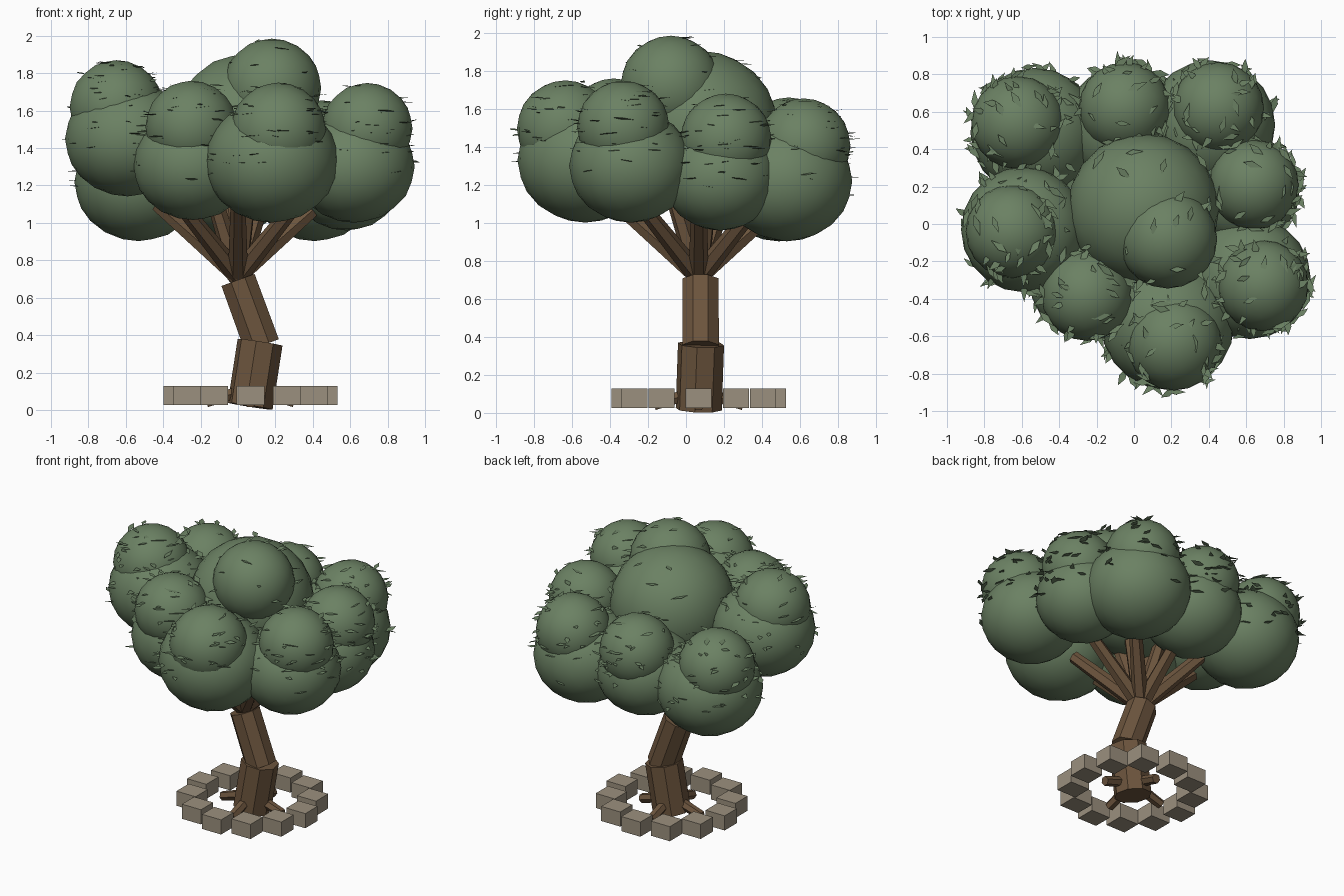
import bpy, bmesh, math, random
from mathutils import Vector, Matrix

random.seed(7)
if "Cube" in bpy.data.objects:
    bpy.data.objects.remove(bpy.data.objects["Cube"])


def material(name, rgb):
    m = bpy.data.materials.new(name)
    m.use_nodes = True
    m.diffuse_color = (*rgb, 1)
    m.node_tree.nodes["Principled BSDF"].inputs["Base Color"].default_value = (*rgb, 1)
    return m


GREEN = material("leaf green", (0.147, 0.22, 0.125))
BROWN = material("bark brown", (0.15, 0.09, 0.047))
STONE = material("stone grey", (0.33, 0.28, 0.21))


def finish(bm, name, mat, smooth=False):
    mesh = bpy.data.meshes.new(name)
    bm.to_mesh(mesh)
    bm.free()
    mesh.materials.append(mat)
    for p in mesh.polygons:
        p.use_smooth = smooth
    obj = bpy.data.objects.new(name, mesh)
    bpy.context.collection.objects.link(obj)
    return obj


def limb(name, start, end, r1, r2, sides=8):
    a, b = Vector(start), Vector(end)
    d = b - a
    bm = bmesh.new()
    spin = Matrix.Rotation(math.pi / sides, 4, 'Z')
    place = Matrix.Translation((a + b) / 2) @ d.to_track_quat('Z', 'Y').to_matrix().to_4x4()
    bmesh.ops.create_cone(bm, cap_ends=True, segments=sides, radius1=r1, radius2=r2,
                          depth=d.length, matrix=place @ spin)
    return finish(bm, name, BROWN)


def around(angle):
    return Vector((math.cos(angle), math.sin(angle), 0))


# Trunk: two leaning octagonal blocks
CX, CY = 0.066, 0.067
limb("lower_trunk", (0.065, CY, 0.02), (0.118, CY + 0.012, 0.362), 0.123, 0.123)
limb("upper_trunk", (0.128, CY + 0.01, 0.345), (0.0, CY + 0.01, 0.695), 0.104, 0.102)

# Branches: an outer fan and a steeper inner fan rising from the trunk top
fork = Vector((0.0, CY, 0.715))
for ring, count, lean, offset in (("outer", 8, 0.75, 0.0), ("inner", 4, 0.32, 0.4)):
    for k in range(count):
        aim = around(offset + k * math.tau / count) * lean
        aim.z = math.sqrt(1 - lean * lean)
        limb(f"{ring}_branch_{k + 1}", fork, fork + aim * 0.58, 0.054, 0.04, 6)

# Foliage clumps: lower centre, radius, upper centre, radius
clumps = {
    "back_right": ((-0.53, 0.49, 1.22), 0.345, (-0.62, 0.54, 1.41), 0.25),
    "back": ((-0.05, 0.52, 1.23), 0.325, (-0.05, 0.62, 1.40), 0.245),
    "back_left": ((0.41, 0.53, 1.22), 0.345, (0.45, 0.62, 1.41), 0.245),
    "left": ((0.58, 0.18, 1.24), 0.305, (0.64, 0.21, 1.44), 0.24),
    "front_left": ((0.62, -0.29, 1.30), 0.325, (0.69, -0.33, 1.505), 0.243),
    "front": ((0.18, -0.53, 1.33), 0.357, (0.215, -0.635, 1.495), 0.255),
    "front_right": ((-0.24, -0.30, 1.31), 0.32, (-0.25, -0.38, 1.515), 0.245),
    "right": ((-0.59, -0.03, 1.45), 0.335, (-0.65, -0.04, 1.62), 0.25),
    "crown": ((0.05, 0.08, 1.5), 0.405, (0.18, -0.08, 1.72), 0.265),
}
balls = []
for name, (low, low_radius, high, high_radius) in clumps.items():
    squash = 1.0 if name == "crown" else 0.92
    for part, centre, radius, height in (("lower", low, low_radius, squash),
                                         ("upper", high, high_radius, 1.0)):
        bm = bmesh.new()
        place = Matrix.Translation(centre) @ Matrix.Diagonal((1, 1, height, 1))
        bmesh.ops.create_icosphere(bm, subdivisions=3, radius=radius, matrix=place)
        finish(bm, f"{name}_{part}_foliage", GREEN, True)
        balls.append((Vector(centre), radius, height))

# Leaves: flat pointed blades scattered over the exposed foliage
bm = bmesh.new()
blade = [(-0.5, 0), (-0.08, -0.17), (0.5, 0), (-0.08, 0.17)]
for i, (centre, radius, height) in enumerate(balls):
    for _ in range(20 if i >= len(balls) - 2 else 42):
        rise = random.uniform(-0.25, 0.95)
        out = around(random.uniform(0, math.tau)) * math.sqrt(1 - rise * rise)
        out.z = rise * height
        spot = centre + out * (radius + random.uniform(-0.005, 0.015))
        if any((spot - c).length < r * h - 0.03 for c, r, h in balls):
            continue
        size = random.uniform(0.08, 0.12)
        place = (Matrix.Translation(spot) @ Matrix.Rotation(random.uniform(0, math.tau), 4, 'Z')
                 @ Matrix.Rotation(random.uniform(-0.25, 0.25), 4, 'X')
                 @ Matrix.Rotation(random.uniform(-0.15, 0.15), 4, 'Y'))
        bm.faces.new([bm.verts.new(place @ Vector((x * size, y * size, 0))) for x, y in blade])
finish(bm, "scattered_leaves", GREEN)

# Four roots sloping into the ground
for k in range(4):
    ray = around(k * math.tau / 4)
    limb(f"root_{k + 1}", Vector((CX, CY, 0.1)) + ray * 0.05,
         Vector((CX, CY, 0.042)) + ray * 0.235, 0.036, 0.032, 6)

# Ring of stone blocks, all facing the same way
bm = bmesh.new()
for k in range(12):
    place = (Matrix.Translation(Vector((CX, CY, 0.077)) + around(k * math.tau / 12) * 0.39)
             @ Matrix.Diagonal((0.15, 0.137, 0.104, 1)))
    bmesh.ops.create_cube(bm, size=1, matrix=place)
finish(bm, "stone_ring", STONE)
